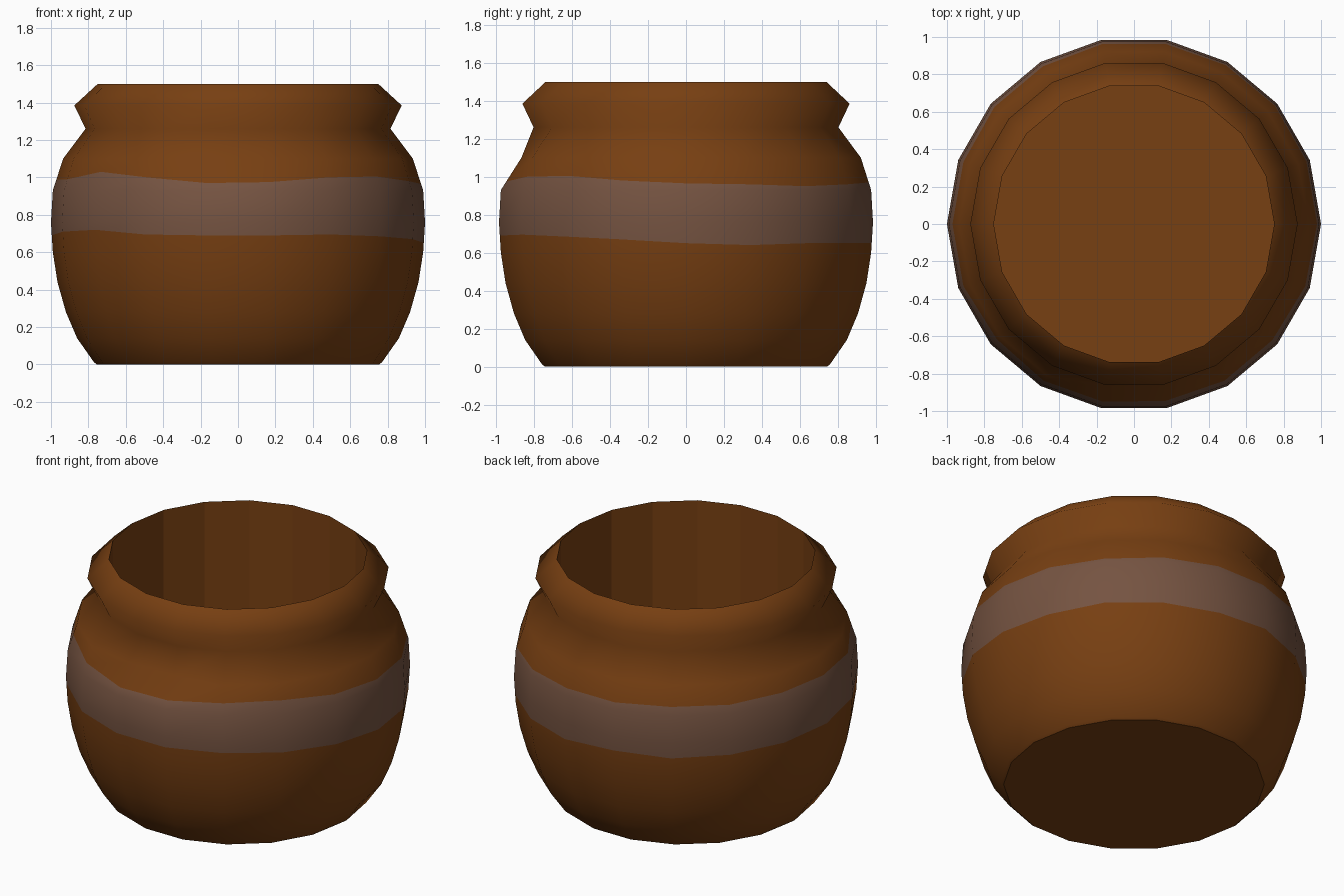
import bpy, bmesh, math

cube = bpy.data.objects.get("Cube")
if cube:
    bpy.data.objects.remove(cube, do_unlink=True)

SIDES = 18


def make_material(name, rgb):
    mat = bpy.data.materials.new(name)
    mat.use_nodes = True
    colour = (*rgb, 1.0)
    mat.diffuse_color = colour
    bsdf = mat.node_tree.nodes["Principled BSDF"]
    bsdf.inputs["Base Color"].default_value = colour
    bsdf.inputs["Roughness"].default_value = 0.9
    return mat


clay = make_material("brown clay", (0.185, 0.05, 0.006))
stripe = make_material("greyish brown stripe", (0.178, 0.087, 0.053))

# Outer profile as (radius, height), split where the stripe edges fall
lower_body = [(0.755, 0), (0.77, 0.012), (0.86, 0.14), (0.92, 0.28),
              (0.965, 0.44), (0.99, 0.6)]
widest = [(1.0, 0.76), (0.99, 0.93)]
upper_body = [(0.935, 1.1), (0.815, 1.26), (0.875, 1.385), (0.75, 1.5)]
inner_wall = [(0.75, 1.5), (0.75, 0.02)]

# Uneven stripe edges, one height per side, counter-clockwise from +x
stripe_low = [0.65, 0.64, 0.65, 0.65, 0.65, 0.67, 0.66, 0.67, 0.68,
              0.69, 0.71, 0.72, 0.695, 0.69, 0.69, 0.695, 0.685, 0.67]
stripe_top = [0.965, 0.96, 0.95, 0.96, 0.97, 0.97, 0.98, 0.98, 0.99,
              0.99, 0.99, 1.03, 1.0, 0.97, 0.975, 1.0, 1.005, 0.98]


def on_slope(a, b, z):
    t = (z - a[1]) / (b[1] - a[1])
    return (a[0] + (b[0] - a[0]) * t, z)


def section(k):
    """Full outline of the pot wall at side k."""
    shoulder = list(upper_body)
    if k in (13, 14):  # slight dent in the front shoulder
        shoulder[0] = (0.88, 1.1)
    low = on_slope(lower_body[-1], widest[0], stripe_low[k])
    top = on_slope(widest[-1], shoulder[0], stripe_top[k])
    return lower_body + [low] + widest + [top] + shoulder + inner_wall[1:]


# Sweep the outline around the axis
bm = bmesh.new()
columns = []
for k in range(SIDES):
    a = math.tau * k / SIDES
    columns.append([bm.verts.new((r * math.cos(a), r * math.sin(a), z))
                    for r, z in section(k)])

low_ring = len(lower_body)
top_ring = low_ring + len(widest) + 1
rim_ring = top_ring + len(upper_body)

for k in range(SIDES):
    c, d = columns[k], columns[(k + 1) % SIDES]
    for i in range(len(c) - 1):
        face = bm.faces.new((c[i], d[i], d[i + 1], c[i + 1]))
        face.smooth = i < rim_ring
        face.material_index = int(low_ring <= i < top_ring)

# Base underneath and floor inside
bm.faces.new([c[0] for c in reversed(columns)])
bm.faces.new([c[-1] for c in columns])

# Crisp edges at the base, rim and floor
for k in range(SIDES):
    for ring in (0, rim_ring, -1):
        edge = bm.edges.get((columns[k][ring], columns[(k + 1) % SIDES][ring]))
        edge.smooth = False

mesh = bpy.data.meshes.new("round_pot")
bm.to_mesh(mesh)
bm.free()
mesh.materials.append(clay)
mesh.materials.append(stripe)
pot = bpy.data.objects.new("round_pot", mesh)
bpy.context.collection.objects.link(pot)
